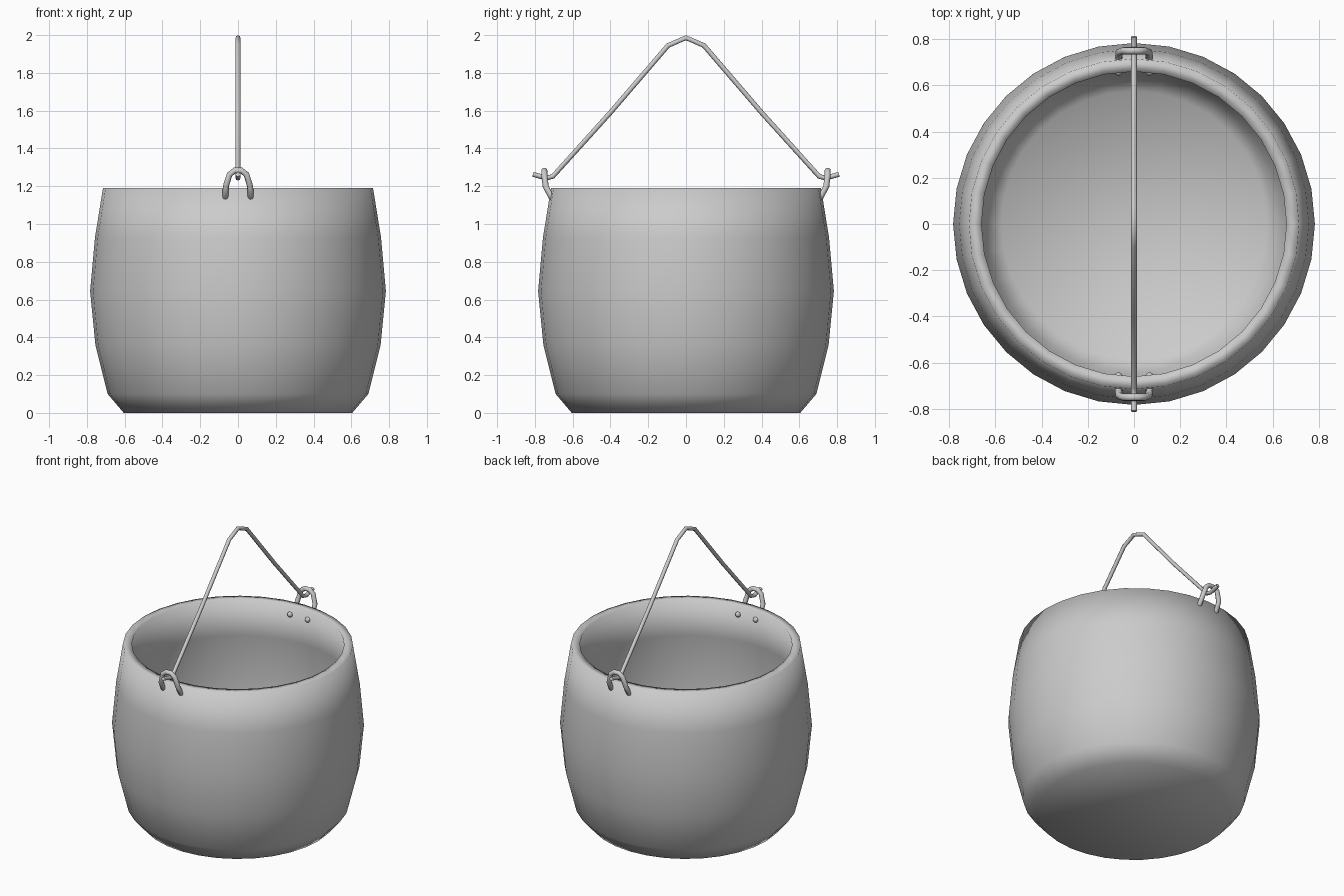
import bpy, bmesh, math
from mathutils import Matrix

if "Cube" in bpy.data.objects:
    bpy.data.objects.remove(bpy.data.objects["Cube"])

SIDES = 32


def lathe(name, profile):
    # Spin a closed-at-axis (radius, height) profile around z
    bm = bmesh.new()
    rings = []
    for r, z in profile:
        rings.append([bm.verts.new((r * math.cos(2 * math.pi * i / SIDES),
                                    r * math.sin(2 * math.pi * i / SIDES), z))
                      for i in range(SIDES)])
    for a, b in zip(rings, rings[1:]):
        for i in range(SIDES):
            j = (i + 1) % SIDES
            bm.faces.new((a[i], a[j], b[j], b[i]))
    bm.faces.new(rings[0][::-1])
    bm.faces.new(rings[-1])
    for f in bm.faces:
        f.smooth = True
    mesh = bpy.data.meshes.new(name)
    bm.to_mesh(mesh)
    bm.free()
    obj = bpy.data.objects.new(name, mesh)
    bpy.context.collection.objects.link(obj)
    return obj


def wire(name, points, radius):
    # Round rod following a polyline
    cu = bpy.data.curves.new(name, 'CURVE')
    cu.dimensions = '3D'
    cu.bevel_depth = radius
    cu.bevel_resolution = 2
    cu.use_fill_caps = True
    sp = cu.splines.new('POLY')
    sp.points.add(len(points) - 1)
    for p, co in zip(sp.points, points):
        p.co = (*co, 1)
    sp.use_smooth = True
    obj = bpy.data.objects.new(name, cu)
    bpy.context.collection.objects.link(obj)
    return obj


def rivet(name, loc, radius):
    bm = bmesh.new()
    bmesh.ops.create_uvsphere(bm, u_segments=12, v_segments=8, radius=radius,
                              matrix=Matrix.Translation(loc))
    for f in bm.faces:
        f.smooth = True
    mesh = bpy.data.meshes.new(name)
    bm.to_mesh(mesh)
    bm.free()
    bpy.context.collection.objects.link(bpy.data.objects.new(name, mesh))


# Hollow pot: outer wall, rim, inner wall
lathe("pot", [(0.605, 0), (0.69, 0.10), (0.755, 0.36), (0.783, 0.645),
              (0.757, 0.93), (0.715, 1.19),
              (0.66, 1.19), (0.70, 0.925), (0.727, 0.645), (0.70, 0.37),
              (0.64, 0.13), (0.575, 0.055)])

# Bail handle with hooked ends
half = [(0, 0.81, 1.263), (0, 0.74, 1.243), (0, 0.705, 1.252),
        (0, 0.40, 1.59), (0, 0.095, 1.945)]
mirrored = [(x, -y, z) for x, y, z in reversed(half)]
wire("handle", half + [(0, 0, 1.986)] + mirrored, 0.013)

# Loops through the wall that hold the handle, with ends showing inside
leg = [(0.067, 0.66, 1.125), (0.067, 0.715, 1.145), (0.064, 0.743, 1.20),
       (0.045, 0.75, 1.262), (0.018, 0.75, 1.283)]
for side, label in ((-1, "front"), (1, "back")):
    path = leg + [(-x, y, z) for x, y, z in reversed(leg)]
    wire("handle_loop_" + label, [(x, side * y, z) for x, y, z in path], 0.016)
    for sx in (-1, 1):
        rivet("loop_end_%s_%d" % (label, sx), (sx * 0.067, side * 0.66, 1.125), 0.018)
